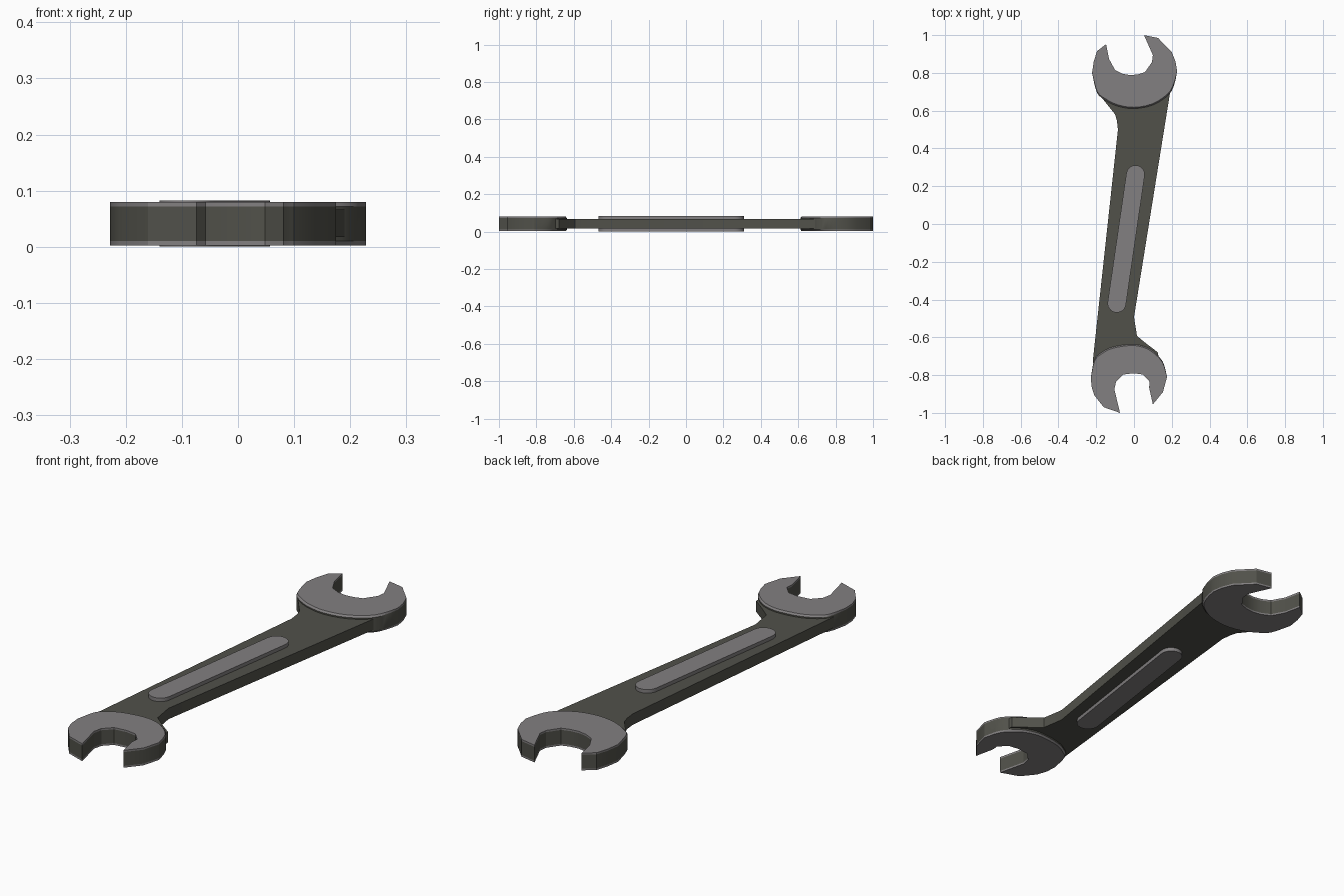
import bpy, bmesh, math
from mathutils import Vector

if "Cube" in bpy.data.objects:
    bpy.data.objects.remove(bpy.data.objects["Cube"])


def material(name, rgb):
    m = bpy.data.materials.new(name)
    m.diffuse_color = (*rgb, 1)
    m.use_nodes = True
    m.node_tree.nodes["Principled BSDF"].inputs["Base Color"].default_value = m.diffuse_color
    return m


STEEL = material("light steel", (0.225, 0.215, 0.218))
DARK = material("dark steel", (0.082, 0.082, 0.068))


def smooth(pts, n=3):
    """Catmull-Rom curve through the points."""
    p = [Vector(q) for q in pts]
    p = [2 * p[0] - p[1]] + p + [2 * p[-1] - p[-2]]
    out = []
    for a, b, c, d in zip(p, p[1:], p[2:], p[3:]):
        for i in range(n):
            t = i / n
            out.append(0.5 * (2 * b + (c - a) * t + (2 * a - 5 * b + 4 * c - d) * t * t
                              + (3 * b - a - 3 * c + d) * t ** 3))
    return out + [p[-2]]


def prism(name, rings, cap_mat, wall_mats):
    """Stack of matching outlines (points, z), capped at both ends."""
    me = bpy.data.meshes.new(name)
    bm = bmesh.new()
    loops = [[bm.verts.new((p[0], p[1], z)) for p in pts] for pts, z in rings]
    for cap in (loops[0][::-1], loops[-1]):
        bm.faces.new(cap).material_index = cap_mat
    n = len(loops[0])
    for a, b, m in zip(loops, loops[1:], wall_mats):
        for i in range(n):
            j = (i + 1) % n
            bm.faces.new((a[i], a[j], b[j], b[i])).material_index = m
    bmesh.ops.recalc_face_normals(bm, faces=bm.faces)
    bm.to_mesh(me)
    bm.free()
    me.materials.append(STEEL)
    me.materials.append(DARK)
    ob = bpy.data.objects.new(name, me)
    bpy.context.collection.objects.link(ob)
    bpy.ops.object.select_all(action='DESELECT')
    ob.select_set(True)
    bpy.context.view_layer.objects.active = ob
    bpy.ops.object.shade_smooth_by_angle(angle=math.radians(25))
    return ob


def head(name, prong_a, rear, prong_b, jaw, centre):
    """Open-ended jaw; only the rear arc facing the shank is chamfered."""
    c = Vector(centre)
    arc = smooth(rear)
    before = [Vector(p) for p in prong_a]
    after = [Vector(p) for p in prong_b + jaw]
    full = before + arc + after
    n = len(arc) - 1
    cham = before + [c + (p - c) * (1 - 0.035 * min(1, 4 * min(i, n - i) / n))
                     for i, p in enumerate(arc)] + after
    prism(name, [(cham, 0.002), (full, 0.010), (full, 0.072), (cham, 0.080)], 0, (0, 1, 0))


# Large jaw (+y end)
head("large_jaw",
     [(-0.148, 0.952), (-0.196, 0.915), (-0.213, 0.86)],
     [(-0.222, 0.80), (-0.198, 0.70), (-0.16, 0.66), (-0.09, 0.625), (0, 0.611),
      (0.10, 0.63), (0.185, 0.685), (0.215, 0.745), (0.228, 0.81)],
     [(0.22, 0.86), (0.2, 0.91), (0.127, 0.985), (0.053, 1.0)],
     [(0.10, 0.894), (0.095, 0.857), (0.058, 0.804), (0.02, 0.792), (-0.02, 0.788),
      (-0.06, 0.795), (-0.10, 0.815), (-0.132, 0.873)],
     (0, 0.81))

# Small jaw (-y end)
head("small_jaw",
     [(0.10, -0.955), (0.153, -0.89)],
     [(0.175, -0.81), (0.153, -0.73), (0.10, -0.672), (0.045, -0.645), (-0.02, -0.637),
      (-0.116, -0.652), (-0.175, -0.682), (-0.21, -0.72), (-0.228, -0.81)],
     [(-0.225, -0.86), (-0.21, -0.907), (-0.16, -0.97), (-0.074, -1.0)],
     [(-0.104, -0.875), (-0.095, -0.835), (-0.058, -0.797), (0, -0.79), (0.048, -0.797),
      (0.083, -0.835), (0.08, -0.865)],
     (-0.026, -0.82))

# Tapered shank, tucked into both heads
shank = [(0.19, 0.69), (0, 0.70), (-0.17, 0.668), (-0.10, 0.58), (-0.09, 0.545),
         (-0.085, 0.50), (-0.217, -0.715), (-0.218, -0.74), (-0.02, -0.72), (0.13, -0.71),
         (0.127, -0.68), (0.07, -0.637), (0.016, -0.593), (0, -0.493)]
prism("shank", [(shank, 0.017), (shank, 0.066)], 1, (1,))

# Raised rounded bar on both faces of the shank
lo, hi, r = Vector((-0.091, -0.42)), Vector((0.008, 0.262)), 0.049
ang = math.atan2(hi.y - lo.y, hi.x - lo.x) - math.pi / 2
bar = [c + r * Vector((math.cos(ang + s + math.pi * i / 12), math.sin(ang + s + math.pi * i / 12)))
       for c, s in ((hi, 0), (lo, math.pi)) for i in range(13)]
for label, z0, z1 in (("lower", 0.0, 0.02), ("upper", 0.063, 0.082)):
    prism(label + "_grip_bar", [(bar, z0), (bar, z1)], 0, (0,))
